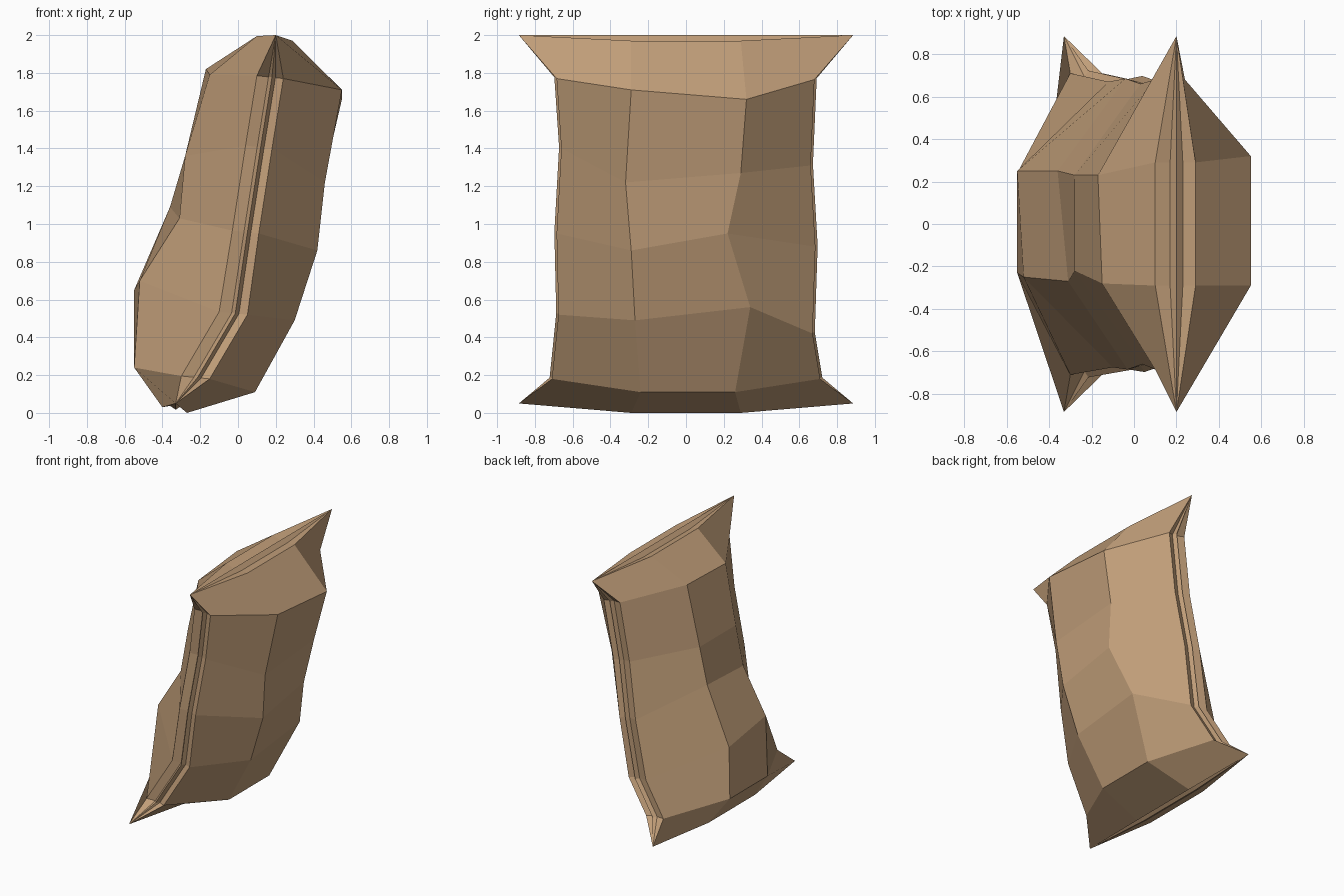
import bpy, bmesh

if "Cube" in bpy.data.objects:
    bpy.data.objects.remove(bpy.data.objects["Cube"])

# Each row: bulge points of the right panel and left panel (x, y, z at -y then +y),
# then the seam bands at -y and +y (front edge x, back edge x, half width y, z)
rows = [
    ((.09, -.24, .11), (.09, .26, .11), (-.55, -.23, .24), (-.55, .24, .24),
     (-.15, -.30, .72, .18), (-.15, -.30, .72, .18)),
    ((.30, -.27, .49), (.30, .34, .56), (-.52, -.25, .70), (-.55, .25, .65),
     (.05, -.10, .685, .52), (.03, -.12, .68, .42)),
    ((.42, -.29, .86), (.42, .22, .95), (-.31, -.27, 1.03), (-.36, .25, 1.09),
     (.11, -.03, .695, .95), (.10, -.04, .695, .88)),
    ((.46, -.32, 1.22), (.46, .29, 1.27), (-.28, -.22, 1.36), (-.28, .23, 1.36),
     (.18, .04, .67, 1.40), (.17, .03, .67, 1.31)),
    ((.55, -.29, 1.71), (.55, .32, 1.66), (-.15, -.28, 1.79), (-.17, .23, 1.82),
     (.24, .10, .695, 1.77), (.24, .10, .69, 1.765)),
]
# Seam profile across the band: ridge of piping between two grooves
band = [(0, .01), (.3, .026), (.43, -.002), (.56, .026), (1, .01)]

bm = bmesh.new()


def vert(p):
    return bm.verts.new(p)


def side(seam, sign):
    xf, xb, y, z = seam
    return [vert((xf + (xb - xf) * t, sign * (y - d), z + .015 * t)) for t, d in band]


def ring(row):
    return ([vert(row[0]), vert(row[1])] + side(row[5], 1) +
            [vert(row[3]), vert(row[2])] + side(row[4], -1)[::-1])


def end(front, ridge, back, corner, groove):
    """Pinched end: a lens with a piped seam, all lines meeting in two corners."""
    x, z = ridge
    profile = [front, (x + .03, z + groove), ridge, (x - .03, z + groove), back]
    cols = [[vert((px, s * .29, pz)) for s in (-1, 1)] for px, pz in profile]
    cm, cp = (vert((corner[0], s * .885, corner[1])) for s in (-1, 1))
    for a, b in zip(cols, cols[1:]):
        bm.faces.new((a[0], a[1], b[1], b[0]))
        bm.faces.new((a[1], cp, b[1]))
        bm.faces.new((a[0], b[0], cm))
    return [*cols[0]] + [cp] * 5 + [cols[-1][1], cols[-1][0]] + [cm] * 5


def bridge(a, b):
    n = len(a)
    for i in range(n):
        j = (i + 1) % n
        loop = list(dict.fromkeys((b[i], a[i], a[j], b[j])))
        if len(loop) > 2:
            bm.faces.new(loop)


# Cushion: bottom pinch, body rings, top pinch
loops = [end((-.27, .0), (-.33, .017), (-.40, .03), (-.33, .05), .02)]
loops += [ring(r) for r in rows]
loops += [end((.29, 1.97), (.20, 2.0), (.10, 1.995), (.20, 2.0), -.03)]
for a, b in zip(loops, loops[1:]):
    bridge(a, b)
bmesh.ops.recalc_face_normals(bm, faces=bm.faces)

mesh = bpy.data.meshes.new("cushion")
bm.to_mesh(mesh)
bm.free()
cushion = bpy.data.objects.new("cushion", mesh)
bpy.context.collection.objects.link(cushion)

# Tan fabric
fabric = bpy.data.materials.new("tan fabric")
fabric.diffuse_color = (.53, .34, .19, 1)
fabric.use_nodes = True
fabric.node_tree.nodes["Principled BSDF"].inputs["Base Color"].default_value = fabric.diffuse_color
mesh.materials.append(fabric)
